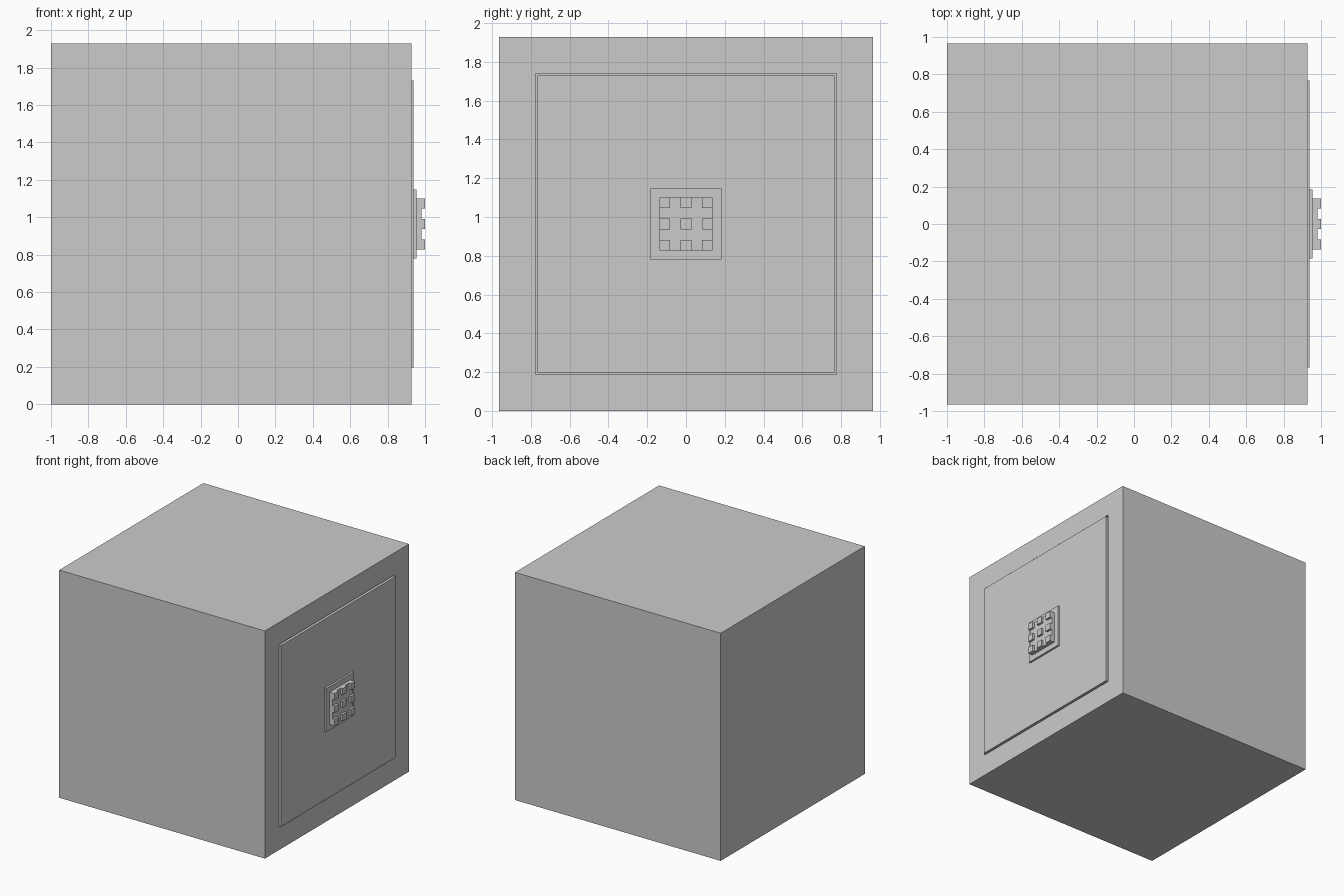
import bpy, bmesh

if "Cube" in bpy.data.objects:
    bpy.data.objects.remove(bpy.data.objects["Cube"])

CZ = 0.964      # height of the safe's centre
FRONT = 0.927   # x of the door side

dark = bpy.data.materials.new("dark_grey")
dark.diffuse_color = (0.55, 0.55, 0.55, 1)
dark.use_nodes = True
dark.node_tree.nodes["Principled BSDF"].inputs["Base Color"].default_value = dark.diffuse_color


def finish(name, bm, mat=None):
    bmesh.ops.recalc_face_normals(bm, faces=bm.faces)
    mesh = bpy.data.meshes.new(name)
    bm.to_mesh(mesh)
    bm.free()
    ob = bpy.data.objects.new(name, mesh)
    bpy.context.collection.objects.link(ob)
    if mat:
        mesh.materials.append(mat)
    return ob


def add_box(bm, x0, x1, half, y=0, z=CZ):
    verts = bmesh.ops.create_cube(bm, size=1)["verts"]
    bmesh.ops.scale(bm, vec=(x1 - x0, 2 * half, 2 * half), verts=verts)
    bmesh.ops.translate(bm, vec=((x0 + x1) / 2, y, z), verts=verts)


def push(bm, face, dx):
    bmesh.ops.translate(bm, vec=(dx, 0, 0), verts=face.verts)


def inset(bm, face, amount, dx):
    # inset a face, then sink or raise a further extrusion of it
    bmesh.ops.inset_region(bm, faces=[face], thickness=amount, use_even_offset=True)
    new = bmesh.ops.extrude_discrete_faces(bm, faces=[face])["faces"][0]
    push(bm, new, dx)
    return new


def side_face(bm):
    return max(bm.faces, key=lambda f: f.calc_center_median().x)


# Safe body, with a narrow groove around a slightly raised door
bm = bmesh.new()
add_box(bm, -1, FRONT, 0.964)
floor = inset(bm, side_face(bm), 0.964 - 0.776, -0.05)
inset(bm, floor, 0.01, 0.061)
finish("safe_body_and_door", bm, dark)

# Keypad backing plate
bm = bmesh.new()
add_box(bm, 0.938, 0.955, 0.184)
finish("keypad_plate", bm)

# Keypad block
bm = bmesh.new()
add_box(bm, 0.955, 0.981, 0.137)
finish("keypad_block", bm)

# Three by three keypad buttons
bm = bmesh.new()
for i in (-1, 0, 1):
    for j in (-1, 0, 1):
        add_box(bm, 0.981, 1.0, 0.0275, i * 0.1095, CZ + j * 0.1095)
finish("keypad_buttons", bm)
